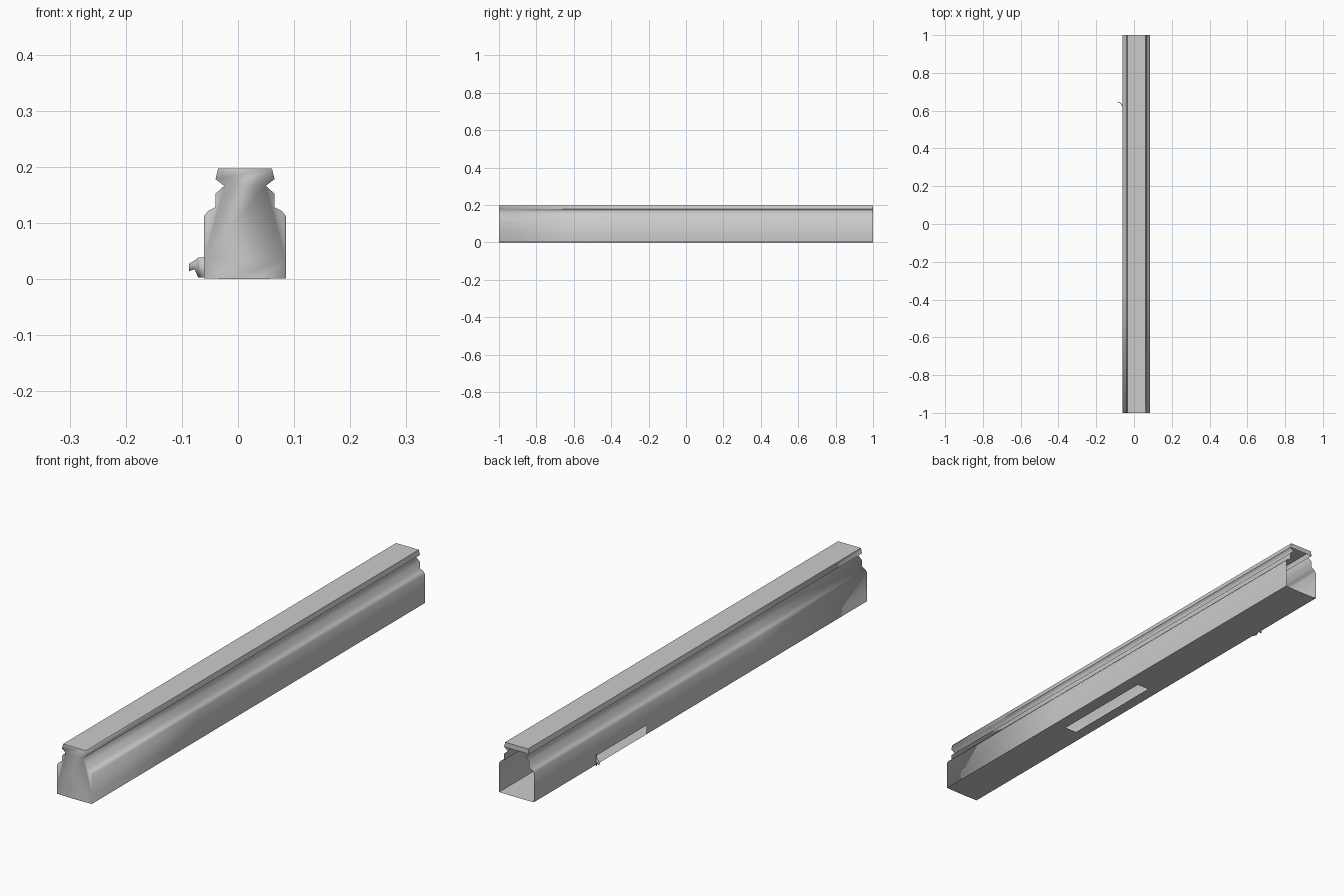
import bpy, bmesh

if "Cube" in bpy.data.objects:
    bpy.data.objects.remove(bpy.data.objects["Cube"])

def finish(bm, name):
    bmesh.ops.recalc_face_normals(bm, faces=bm.faces)
    for f in bm.faces:
        f.smooth = True
    me = bpy.data.meshes.new(name)
    bm.to_mesh(me)
    bm.free()
    ob = bpy.data.objects.new(name, me)
    bpy.context.collection.objects.link(ob)
    return ob

# Half outline of the housing: offset from its centre line, height
CX = 0.0125
half = [(0.073, 0.001), (0.073, 0.035), (0.073, 0.112), (0.066, 0.121), (0.0525, 0.128),
        (0.0525, 0.152), (0.037, 0.166), (0.0525, 0.178), (0.048, 0.197)]
right = [(CX + x, z) for x, z in half]
left = [(CX - x, z) for x, z in reversed(half)]
floor = [(-0.015, 0.0), (0.036, 0.0)]
ring = right + left + floor
n, h = len(ring), len(half)

# Housing shell: lofted along y, closed front, open rear
stations = [-1, -0.36, 0.065, 0.325, 0.62, 1]
bm = bmesh.new()
loops = [[bm.verts.new((x, y, z)) for x, z in ring] for y in stations]
# openings: magazine-style slot in the floor, side slot low on the left wall
holes = {(1, 2 * h), (3, 2 * h - 2)}
for j in range(len(stations) - 1):
    a, b = loops[j], loops[j + 1]
    for i in range(n):
        if (j, i) not in holes:
            k = (i + 1) % n
            bm.faces.new((a[i], a[k], b[k], b[i]))
bm.faces.new(loops[0])
# rear end of the top rail
bm.faces.new(loops[-1][h - 2:h + 2])

# Crisp edges on the floor, rail top and rail lip
crisp = {0, 2 * h - 1, h - 2, h - 1, h, h + 1}
for a, b in zip(loops, loops[1:]):
    for i in crisp:
        e = bm.edges.get((a[i], b[i]))
        if e:
            e.smooth = False
for i in (h - 1, *range(2 * h - 1, n)):
    for row in (loops[0], loops[-1]):
        e = bm.edges.get((row[i], row[(i + 1) % n]))
        if e:
            e.smooth = False
for i in range(h - 2, h + 1):
    e = bm.edges.get((loops[-1][i], loops[-1][i + 1]))
    if e:
        e.smooth = False
finish(bm, "housing")

# Hooked pull tab at the rear of the side slot: x, y, bottom z, top z
bm = bmesh.new()
path = [(-0.060, 0.622, 0.003, 0.039), (-0.070, 0.638, 0.003, 0.038),
        (-0.077, 0.644, 0.018, 0.033), (-0.087, 0.646, 0.014, 0.027)]
cols = [(bm.verts.new((x, y, lo)), bm.verts.new((x, y, hi))) for x, y, lo, hi in path]
for (a, b), (c, d) in zip(cols, cols[1:]):
    bm.faces.new((a, c, d, b))
tab = finish(bm, "pull_tab")
mod = tab.modifiers.new("thickness", 'SOLIDIFY')
mod.thickness = 0.003
mod.offset = 0
